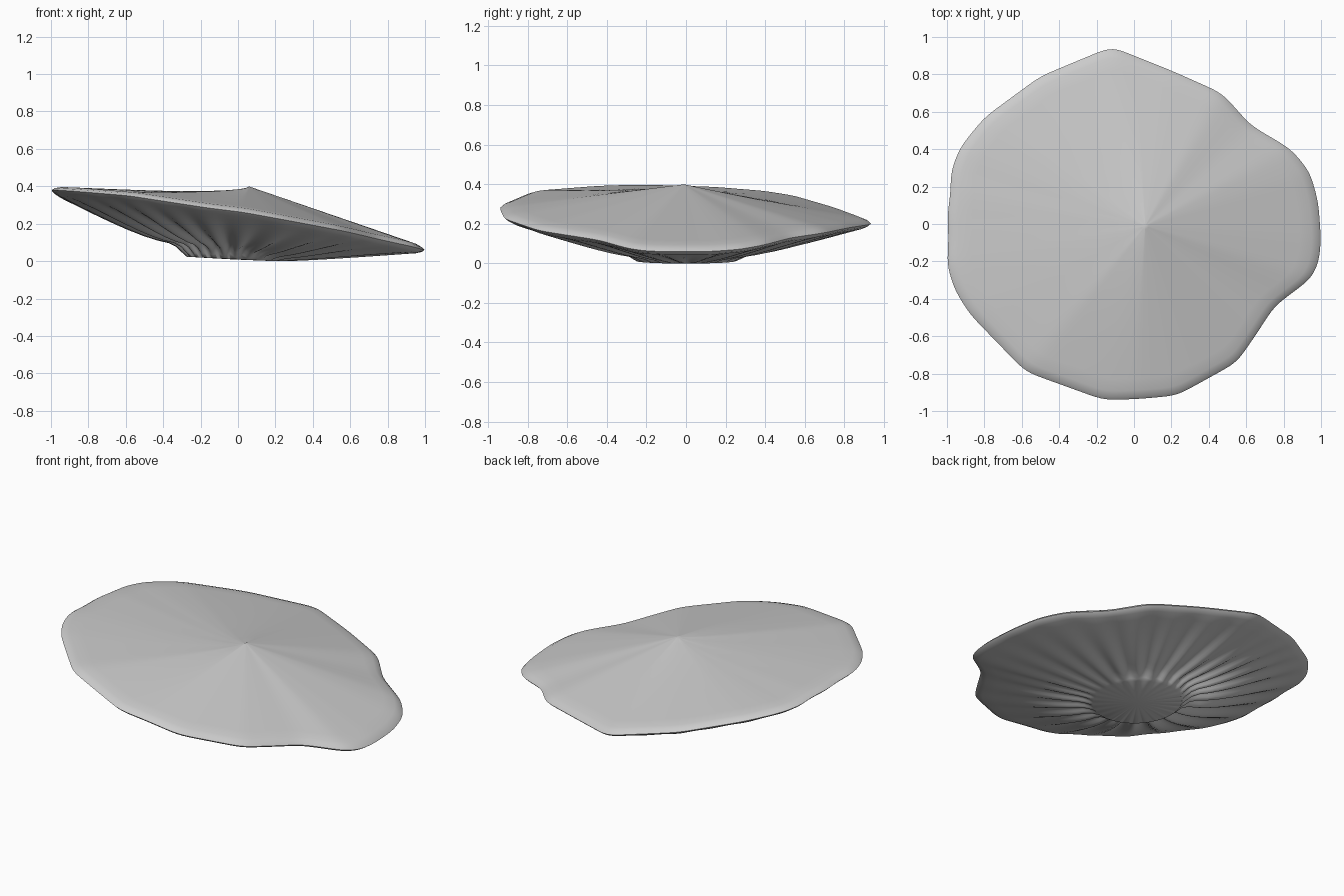
import bpy, bmesh, math
from mathutils import Vector

if "Cube" in bpy.data.objects:
    bpy.data.objects.remove(bpy.data.objects["Cube"])

# Rim outline: x, y and height of the edge, counter-clockwise
RIM = [Vector(p) for p in [
    (1, -.08, .06), (.985, .12, .06), (.94, .28, .072), (.84, .40, .095),
    (.62, .53, .13), (.56, .60, .14), (.47, .70, .155), (.2, .82, .18),
    (-.12, .948, .2), (-.5, .79, .26), (-.8, .57, .325), (-.93, .41, .35),
    (-.98, .28, .36), (-.98, .17, .37), (-1, .03, .375), (-.99, -.06, .378),
    (-1, -.22, .382), (-.96, -.35, .38), (-.88, -.48, .375), (-.58, -.79, .35),
    (-.16, -.942, .285), (.03, -.935, .262), (.23, -.917, .225), (.55, -.74, .165),
    (.66, -.58, .14), (.75, -.44, .118), (.95, -.29, .075), (.99, -.2, .062)]]
N = 240
APEX = Vector((.06, -.01, .4))
BASE_C = Vector((-.025, 0, .012))
BASE_R = .25


def resample(pts, n):
    """Even spacing by length, then a light smoothing."""
    closed = pts + pts[:1]
    lens = [(b - a).length for a, b in zip(closed, closed[1:])]
    step, out, seg, done = sum(lens) / n, [], 0, 0.0
    for i in range(n):
        d = i * step
        while seg < len(lens) - 1 and d > done + lens[seg]:
            done += lens[seg]
            seg += 1
        out.append(closed[seg].lerp(closed[seg + 1], (d - done) / lens[seg]))
    for _ in range(6):
        out = [(out[i - 1] + out[i] * 2 + out[(i + 1) % n]) / 4 for i in range(n)]
    return out


rim = resample(RIM, N)


def top_ring(s):
    ring = []
    for p in rim:
        v = APEX.lerp(p + Vector((0, 0, .018)), s)
        left = max(0, -p.x / p.xy.length)
        v.z -= .026 * left * math.sin(math.pi * s ** .55)
        ring.append(v)
    return ring


def under_ring(t):
    ring = []
    for p in rim:
        a = math.atan2(p.y, p.x)
        base = BASE_C + Vector((BASE_R * math.cos(a), BASE_R * math.sin(a), 0))
        base.z -= .05 * (base.x - BASE_C.x)
        base.z = max(base.z, .001)
        v = base.lerp(p - Vector((0, 0, .014)), t)
        rise = max(0, p.z - .05)
        # quick flare out of the foot, with radial folds fading to the edge
        v.z += .45 * rise * math.exp(-t * 4) * min(1, t * 9) * .55
        fold = math.sin(26 * a + 1.2 * math.sin(3 * a) + .8 * math.sin(2 * a + 1))
        v.z += (.004 + .035 * rise) * fold * math.sin(math.pi * t ** .5) * 1.3
        v.z = max(v.z, .001)
        ring.append(v)
    return ring


bm = bmesh.new()
# Domed top, rounded edge, folded underside, flat foot
rings = [top_ring(s) for s in (.02, .06, .15, .3, .45, .6, .75, .88, .95)]
rings.append([APEX.lerp(p, .985) + Vector((0, 0, .010)) for p in rim])
rings.append(rim)
rings.append([APEX.lerp(p, .985) - Vector((0, 0, .015)) for p in rim])
rings += [under_ring(t) for t in (.94, .85, .75, .65, .54, .43, .32, .22, .14, .08, .03, 0)]
loops = [[bm.verts.new(v) for v in r] for r in rings]
for a, b in zip(loops, loops[1:]):
    for i in range(N):
        j = (i + 1) % N
        bm.faces.new((a[i], b[i], b[j], a[j]))
tip = bm.verts.new(APEX)
foot = bm.verts.new(BASE_C - Vector((0, 0, .002)))
for i in range(N):
    j = (i + 1) % N
    bm.faces.new((tip, loops[0][i], loops[0][j]))
    bm.faces.new((foot, loops[-1][j], loops[-1][i]))
bmesh.ops.recalc_face_normals(bm, faces=bm.faces[:])

# Stand on z = 0
low = min(v.co.z for v in bm.verts)
for v in bm.verts:
    v.co.z -= low
mesh = bpy.data.meshes.new("wavy_cap")
bm.to_mesh(mesh)
bm.free()
cap = bpy.data.objects.new("wavy_cap", mesh)
bpy.context.collection.objects.link(cap)
bpy.context.view_layer.objects.active = cap
cap.select_set(True)
bpy.ops.object.shade_smooth_by_angle(angle=math.radians(50))
